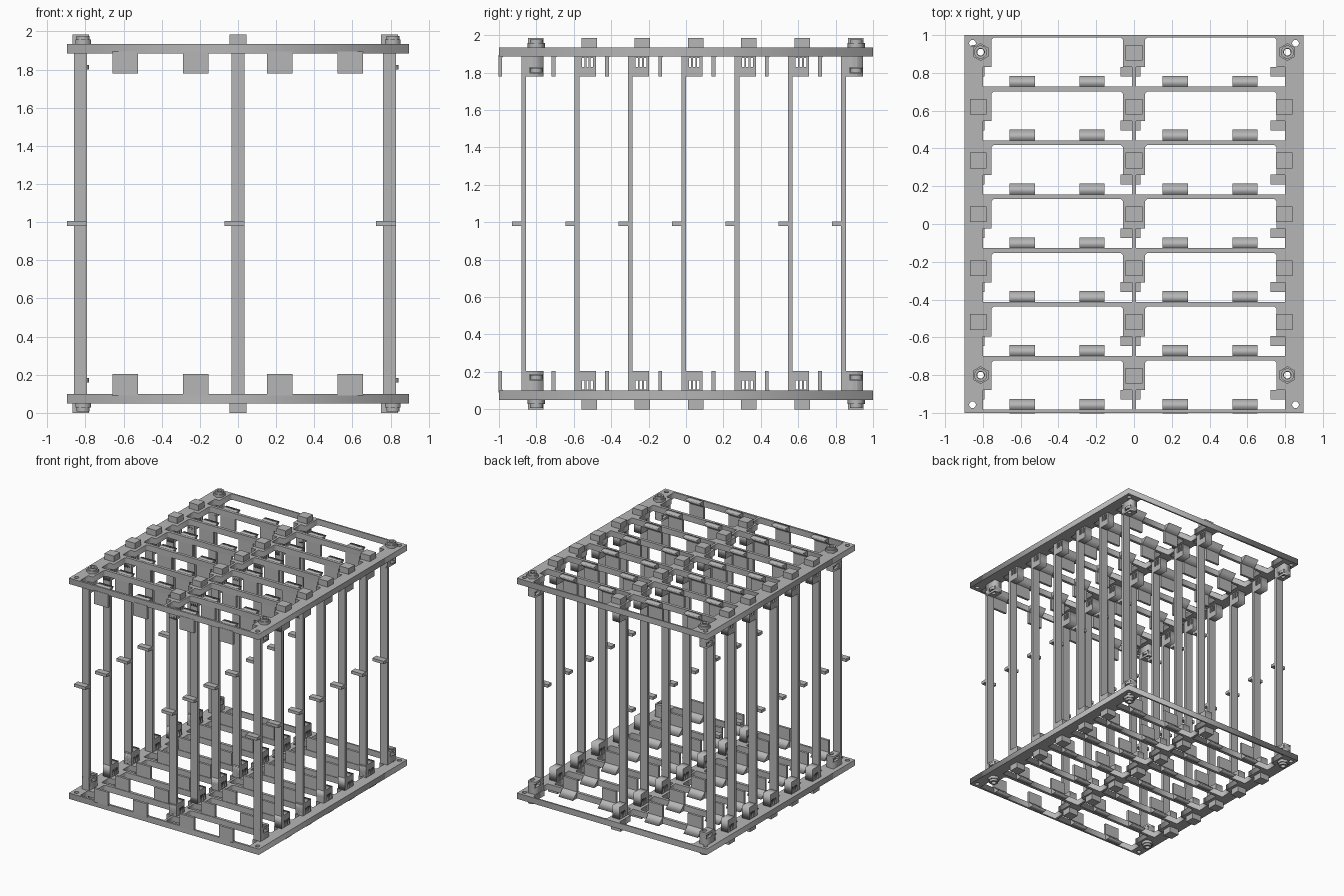
import bpy, bmesh
from math import sin, cos, tau
from mathutils import Matrix, Vector

if "Cube" in bpy.data.objects:
    bpy.data.objects.remove(bpy.data.objects["Cube"])

grey = bpy.data.materials.new("matte grey")
grey.use_nodes = True
colour = (0.47, 0.47, 0.47, 1)
grey.diffuse_color = colour
grey.node_tree.nodes["Principled BSDF"].inputs["Base Color"].default_value = colour

HEIGHT = 1.985
FLOOR, DECK, TAB_TOP = 0.05, 0.10, 0.205    # bottom frame faces and height of the inner tabs
PITCH, ROWS = 0.285, 7
COLUMNS = (-0.825, 0, 0.795)
BOLT_X = 0.812
FLIP = Matrix.Translation((0, 0, HEIGHT)) @ Matrix.Diagonal((1, 1, -1, 1))
SIDEWAYS = Matrix(((0, 0, 1, 0), (1, 0, 0, 0), (0, 1, 0, 0), (0, 0, 0, 1)))
row_y = [0.83 - PITCH * k for k in range(ROWS)]


def add_object(name, mesh):
    mesh.materials.clear()
    mesh.materials.append(grey)
    obj = bpy.data.objects.new(name, mesh)
    bpy.context.collection.objects.link(obj)
    return obj


def both_ends(name, mesh):
    """Place a bottom part and its mirror image at the top."""
    upper = mesh.copy()
    upper.transform(FLIP)
    upper.flip_normals()
    add_object("bottom_" + name, mesh)
    add_object("top_" + name, upper)


def box_mesh(name, boxes):
    """Boxes given as x, y and z ranges."""
    bm = bmesh.new()
    for ranges in boxes:
        mid = [(a + b) / 2 for a, b in ranges]
        size = [b - a for a, b in ranges] + [1]
        bmesh.ops.create_cube(bm, size=1, matrix=Matrix.Translation(mid) @ Matrix.Diagonal(size))
    mesh = bpy.data.meshes.new(name)
    bm.to_mesh(mesh)
    bm.free()
    return mesh


def extruded(name, loops, low, high, turn=Matrix.Identity(4)):
    """Extrude an outline with holes between two heights."""
    curve = bpy.data.curves.new(name, "CURVE")
    curve.dimensions, curve.fill_mode = "2D", "BOTH"
    curve.extrude = (high - low) / 2
    for loop in loops:
        spline = curve.splines.new("POLY")
        spline.points.add(len(loop) - 1)
        for point, (u, v) in zip(spline.points, loop):
            point.co = (u, v, 0, 1)
        spline.use_cyclic_u = True
    helper = bpy.data.objects.new(name, curve)
    bpy.context.collection.objects.link(helper)
    bpy.context.view_layer.update()
    graph = bpy.context.evaluated_depsgraph_get()
    mesh = bpy.data.meshes.new_from_object(helper.evaluated_get(graph))
    bpy.data.objects.remove(helper)
    mesh.transform(turn @ Matrix.Translation((0, 0, (low + high) / 2)))
    bm = bmesh.new()
    bm.from_mesh(mesh)
    bmesh.ops.remove_doubles(bm, verts=bm.verts, dist=0.0001)
    bmesh.ops.recalc_face_normals(bm, faces=bm.faces)
    bm.to_mesh(mesh)
    bm.free()
    return mesh


def ring(x, y, radius, sides=16):
    return [(x + radius * cos(tau * (i + 0.5) / sides), y + radius * sin(tau * (i + 0.5) / sides))
            for i in range(sides)]


def rect(x0, x1, y0, y1):
    return [(x0, y0), (x1, y0), (x1, y1), (x0, y1)]


# Frames: rails and crossbars around two columns of stepped windows
bolts = [(s * BOLT_X, row_y[k] + 0.08) for s in (-1, 1) for k in (0, ROWS - 1)]
frame = [rect(-0.897, 0.897, -1, 1)]
for y in row_y:
    low, high = y - 0.103, y + 0.157
    for s in (-1, 1):
        frame.append([(s * u, v) for u, v in (
            (0.01, low), (0.8, low), (0.8, y), (0.755, y), (0.755, high - 0.012),
            (0.743, high), (0.07, high), (0.058, high - 0.012), (0.058, y), (0.01, y))])
frame += [ring(sx * 0.855, sy * 0.957, 0.018) for sx in (-1, 1) for sy in (-1, 1)]
frame += [ring(x, y, 0.02) for x, y in bolts]
both_ends("frame", extruded("frame", frame, FLOOR, DECK))

# Guide tabs: upright plates with a wedge flaring back inside the frame thickness
tab_plates = []
for y in row_y:
    for x in (-0.592, -0.222, 0.218, 0.588):
        back = y - 0.103
        tab_plates.append(((x - 0.067, x + 0.067), (back - 0.02, back), (DECK - 0.01, TAB_TOP)))
        wedge = [(back - 0.005, FLOOR), (back + 0.057, FLOOR), (back, DECK + 0.005),
                 (back - 0.005, DECK + 0.005)]
        both_ends("guide_wedge", extruded("guide_wedge", [wedge], x - 0.067, x + 0.067, SIDEWAYS))
both_ends("guide_plates", box_mesh("guide_plates", tab_plates))

# Posts with a small rest arm at mid height
posts, arms, feet = [], [], []
for k, y in enumerate(row_y):
    for x in COLUMNS:
        posts.append(((x - 0.034, x + 0.034), (y, y + 0.025), (DECK, HEIGHT - DECK)))
        arms.append(((x - 0.072, x + 0.034), (y - 0.05, y + 0.002), (0.98, 1.005)))
        if x == 0 or 0 < k < ROWS - 1:
            feet.append(((x - 0.044, x + 0.044), (y + 0.035, y + 0.118), (0, FLOOR)))
add_object("posts", box_mesh("posts", posts))
add_object("rest_arms", box_mesh("rest_arms", arms))
both_ends("clip_feet", box_mesh("clip_feet", feet))

# End blocks: slotted clip blocks, and bolted blocks at the corners
for k, y in enumerate(row_y):
    for x in COLUMNS:
        if x == 0 or 0 < k < ROWS - 1:
            block = [rect(y, y + 0.113, DECK, TAB_TOP)]
            for a in (0.04, 0.062, 0.085):
                block.append(rect(y + a, y + a + 0.013, DECK + 0.006, DECK + 0.055))
            both_ends("clip_block", extruded("clip_block", block, x - 0.034, x + 0.034, SIDEWAYS))
            continue
        bx, by = (BOLT_X if x > 0 else -BOLT_X), y + 0.08
        shape = [rect(x - 0.034, x + 0.034, y, y + 0.117), ring(bx, by, 0.018)]
        both_ends("bolt_block", extruded("bolt_block", shape, DECK, 0.157))
        both_ends("bolt_block_cap", extruded("bolt_block_cap", shape, 0.187, TAB_TOP))
        walls = [((x - 0.034, x + 0.034), (y + a, y + b), (0.157, 0.187))
                 for a, b in ((0, 0.043), (0.112, 0.117))]
        both_ends("pocket_walls", box_mesh("pocket_walls", walls))
        both_ends("captive_nut", extruded("captive_nut", [ring(bx, by, 0.034, 6), ring(bx, by, 0.018)],
                                          0.16, 0.184))

# Hexagonal nuts and collars outside the frames
for x, y in bolts:
    hole = ring(x, y, 0.02)
    both_ends("hex_nut", extruded("hex_nut", [ring(x, y, 0.047, 6), hole], 0.027, FLOOR))
    both_ends("nut_collar", extruded("nut_collar", [ring(x, y, 0.035), hole], 0.008, 0.027))
